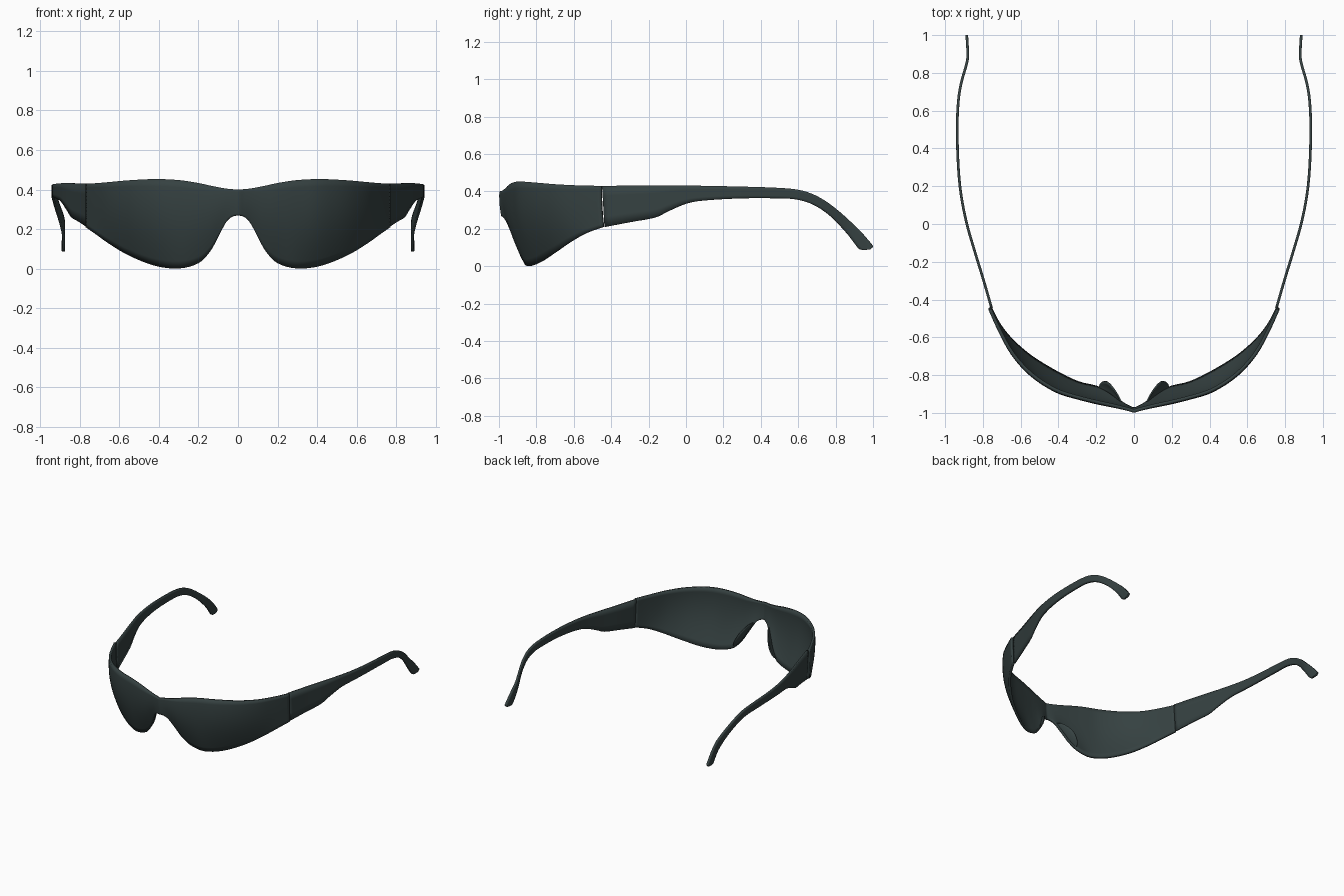
import bpy, math
from mathutils import Vector

if "Cube" in bpy.data.objects:
    bpy.data.objects.remove(bpy.data.objects["Cube"])

mat = bpy.data.materials.new("dark slate")
mat.diffuse_color = (0.036, 0.053, 0.053, 1)
mat.use_nodes = True
mat.node_tree.nodes["Principled BSDF"].inputs["Base Color"].default_value = mat.diffuse_color


def spline(keys, steps, start=None):
    """Catmull-Rom through tuples of any length; start is the ghost key before the first."""
    k = [start or keys[0]] + keys + [keys[-1]]
    out = []
    for n in range(len(keys) - 1):
        for s in range(steps):
            t = s / steps
            out.append([0.5 * (2 * b + (c - a) * t + (2 * a - 5 * b + 4 * c - d) * t * t
                               + (3 * b - a - 3 * c + d) * t ** 3)
                        for a, b, c, d in zip(*k[n:n + 4])])
    return out + [list(keys[-1])]


def shell(name, columns, thickness, offset=-1):
    """Sheet from columns of points, mirrored in x and thickened."""
    rows = len(columns[0])
    verts = [p for col in columns for p in col]
    faces = [(j * rows + i, j * rows + i + 1, (j + 1) * rows + i + 1, (j + 1) * rows + i)
             for j in range(len(columns) - 1) for i in range(rows - 1)]
    me = bpy.data.meshes.new(name)
    me.from_pydata(verts, [], faces)
    me.materials.append(mat)
    ob = bpy.data.objects.new(name, me)
    bpy.context.collection.objects.link(ob)
    m = ob.modifiers.new("mirror", 'MIRROR')
    m.use_clip = True
    s = ob.modifiers.new("thickness", 'SOLIDIFY')
    s.thickness, s.offset = thickness, offset
    bpy.ops.object.select_all(action='DESELECT')
    ob.select_set(True)
    bpy.context.view_layer.objects.active = ob
    bpy.ops.object.shade_smooth_by_angle(angle=math.radians(35))
    return ob


# Wraparound lens: x, top y, top z, bottom y, bottom z
lens = [(0, -.998, .40, -.988, .268), (.03, -.99, .402, -.978, .262), (.06, -.982, .405, -.96, .235),
        (.1, -.972, .412, -.928, .16), (.14, -.963, .42, -.90, .088), (.2, -.95, .433, -.872, .028),
        (.3, -.925, .448, -.848, .001), (.42, -.885, .453, -.79, .015), (.55, -.80, .447, -.71, .066),
        (.65, -.69, .438, -.625, .125), (.72, -.565, .432, -.54, .175), (.77, -.455, .43, -.445, .21)]
edge = spline(lens, 4, (-.03, -.99, .402, -.978, .262))
columns = []
for x, yt, zt, yb, zb in edge:
    col = []
    for i in range(13):
        t = i / 12
        y = yt + (yb - yt) * (t ** 1.6 - 0.22 * math.sin(math.pi * t))
        col.append((x, y, zt + (zb - zt) * t))
    columns.append(col)
shell("lens_shield", columns, 0.018)

# Nose pads: rounded flanges folded back from the nose notch
notch = [e for e in edge if 0.055 <= e[0] <= 0.185]
pad = []
for n, (x, yt, zt, yb, zb) in enumerate(notch):
    w = math.sin(math.pi * n / (len(notch) - 1)) ** 0.6
    pad.append([(x + 0.004 + 0.02 * w * u * u, yb + 0.008 + 0.07 * w * u, zb + 0.008 + 0.012 * w * u)
                for u in (0, .25, .5, .75, 1)])
shell("nose_pads", pad, 0.008, 0)

# Temple arms: outward x as a function of y
path = spline([(-.46, .757), (-.3, .803), (-.15, .849), (0, .892), (.15, .922), (.3, .937), (.5, .943),
               (.65, .937), (.75, .921), (.85, .893), (.9, .887), (1.01, .893)], 6)


def arm_x(y):
    for (y0, x0), (y1, x1) in zip(path, path[1:]):
        if y <= y1:
            return x0 + (x1 - x0) * (y - y0) / (y1 - y0)
    return path[-1][1]


# Side profile: top y, top z, bottom y, bottom z
arm = [(-.449, .43, -.436, .21), (-.3, .431, -.3, .236), (-.17, .432, -.17, .26), (-.1, .432, -.1, .293),
       (0, .432, 0, .335), (.1, .43, .1, .352), (.3, .426, .3, .363), (.5, .419, .49, .363),
       (.62, .405, .59, .357), (.72, .365, .68, .33), (.82, .293, .77, .272), (.92, .2, .85, .19),
       (.97, .145, .895, .13), (.998, .11, .93, .09), (.998, .102, .985, .09)]
columns = []
for yt, zt, yb, zb in spline(arm, 4):
    columns.append([(arm_x(yt + (yb - yt) * i / 4), yt + (yb - yt) * i / 4, zt + (zb - zt) * i / 4)
                    for i in range(5)])
shell("temple_arms", columns, 0.014)
